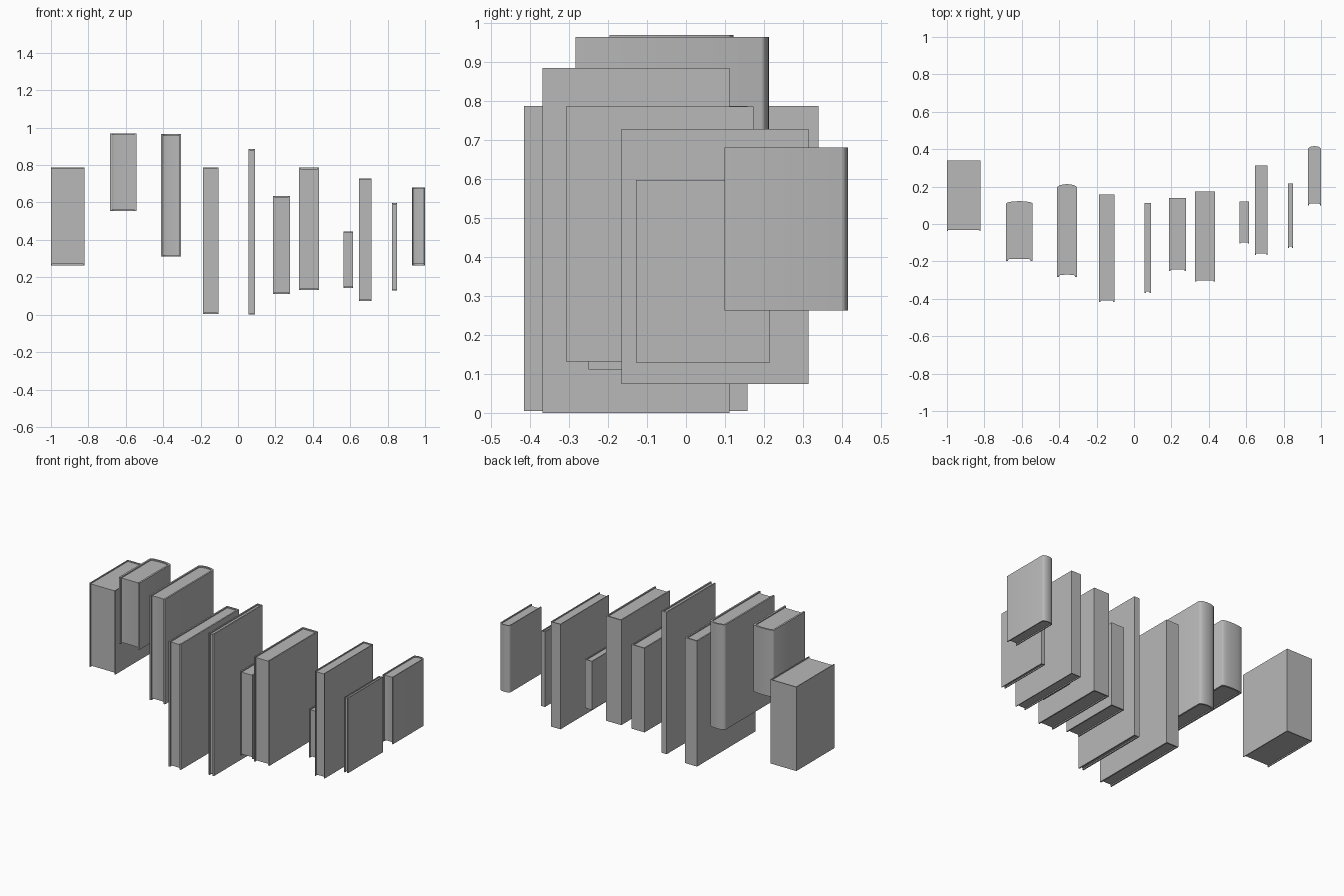
import bpy, bmesh, math

if "Cube" in bpy.data.objects:
    bpy.data.objects.remove(bpy.data.objects["Cube"])

# x0, x1, y0 (fore edge), y1 (spine), z0, z1, spine bulge, board thickness
BOOKS = [
    (-1.000, -0.820, -0.038, 0.340, 0.264, 0.788, 0, 0.005),
    (-0.684, -0.542, -0.197, 0.122, 0.554, 0.970, 0.013, 0.011),
    (-0.411, -0.305, -0.284, 0.213, 0.310, 0.965, 0.020, 0.010),
    (-0.187, -0.103, -0.416, 0.158, 0.005, 0.788, 0, 0.009),
    (0.055, 0.091, -0.369, 0.112, 0.000, 0.885, 0, 0.008),
    (0.188, 0.279, -0.250, 0.140, 0.111, 0.636, 0, 0.008),
    (0.326, 0.432, -0.308, 0.173, 0.132, 0.787, 0, 0.008),
    (0.564, 0.615, -0.105, 0.120, 0.143, 0.446, 0, 0.006),
    (0.647, 0.714, -0.166, 0.314, 0.074, 0.729, 0, 0.005),
    (0.823, 0.849, -0.128, 0.216, 0.129, 0.598, 0, 0.005),
    (0.930, 1.000, 0.099, 0.416, 0.263, 0.681, 0.016, 0.006),
]

grey = bpy.data.materials.new("dark_grey")
grey.diffuse_color = (0.48, 0.48, 0.48, 1)
grey.use_nodes = True
grey.node_tree.nodes["Principled BSDF"].inputs["Base Color"].default_value = grey.diffuse_color


def arc(x0, x1, y, bulge):
    """Points from x0 to x1 bowed towards +y."""
    n = 10 if bulge else 1
    return [(x0 + (x1 - x0) * (1 - math.cos(math.pi * i / n)) / 2,
             y + bulge * math.sin(math.pi * i / n)) for i in range(n + 1)]


def prism(name, pts, z0, z1):
    bm = bmesh.new()
    face = bm.faces.new([bm.verts.new((x, y, z0)) for x, y in pts])
    ext = bmesh.ops.extrude_face_region(bm, geom=[face])
    top = [v for v in ext["geom"] if isinstance(v, bmesh.types.BMVert)]
    bmesh.ops.translate(bm, verts=top, vec=(0, 0, z1 - z0))
    bmesh.ops.recalc_face_normals(bm, faces=bm.faces)
    me = bpy.data.meshes.new(name)
    bm.to_mesh(me)
    bm.free()
    me.materials.append(grey)
    ob = bpy.data.objects.new(name, me)
    bpy.context.collection.objects.link(ob)
    return ob


for i, (x0, x1, y0, y1, z0, z1, b, t) in enumerate(BOOKS, 1):
    ys = y1 - b
    inner = arc(x0 + t, x1 - t, ys - t, b)
    # U-shaped cover: outer boards and spine, then back along the inside
    cover = ([(x0, y0)] + arc(x0, x1, ys, b) + [(x1, y0), (x1 - t, y0)]
             + inner[::-1] + [(x0 + t, y0)])
    ob_cover = prism(f"book_{i}_cover", cover, z0, z1)
    # Page block recessed on three sides
    fore = arc(x0 + t, x1 - t, y0 + 0.007, b * 0.3)
    ob_pages = prism(f"book_{i}_pages", inner + fore[::-1], z0 + 0.007, z1 - 0.007)
    # Rounded spines are smooth shaded
    if b:
        for ob in (ob_cover, ob_pages):
            bpy.ops.object.select_all(action='DESELECT')
            ob.select_set(True)
            bpy.context.view_layer.objects.active = ob
            bpy.ops.object.shade_smooth_by_angle(angle=math.radians(60))
